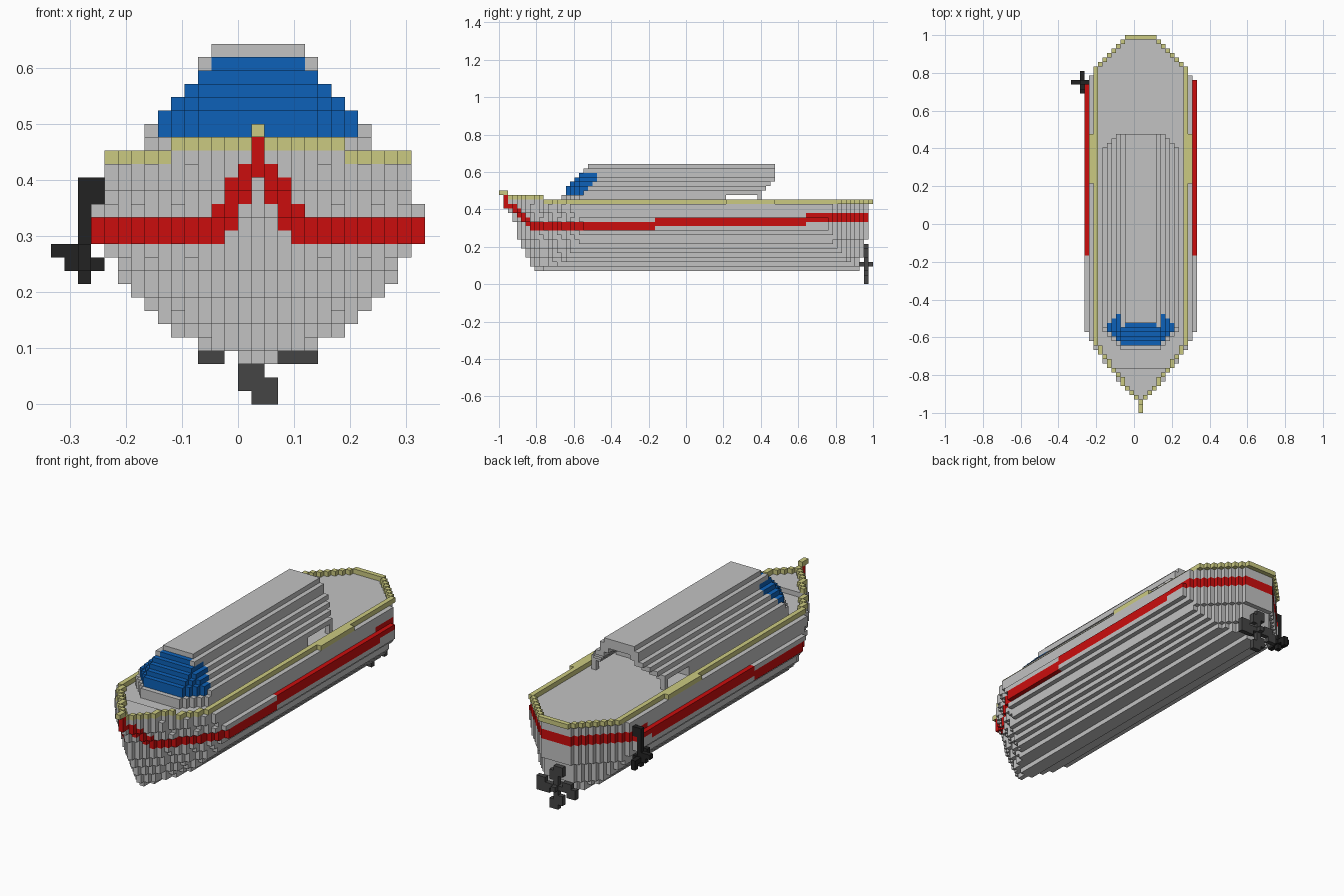
import bpy, bmesh

if "Cube" in bpy.data.objects:
    bpy.data.objects.remove(bpy.data.objects["Cube"])

V = 2 / 84      # size of one block
CX = 1          # centre column of the boat


def material(name, rgb):
    m = bpy.data.materials.new(name)
    m.diffuse_color = (*rgb, 1)
    m.use_nodes = True
    m.node_tree.nodes["Principled BSDF"].inputs["Base Color"].default_value = m.diffuse_color
    return m


GREY = material("light grey", (0.54, 0.54, 0.54))
RED = material("red", (0.60, 0.004, 0.004))
BLUE = material("blue", (0.004, 0.12, 0.48))
CREAM = material("pale yellow", (0.60, 0.59, 0.22))
BLACK = material("black", (0.016, 0.016, 0.016))
DARK = material("dark grey", (0.06, 0.06, 0.06))

parts = {}      # part name -> {(column, length, row): material}
DIRS = [(1, 0, 0), (-1, 0, 0), (0, 1, 0), (0, -1, 0), (0, 0, 1), (0, 0, -1)]


def put(part, i, j, k, mat):
    parts.setdefault(part, {})[(i, j, k)] = mat


def span(part, j, k, half, mat):
    for d in range(-half, half + 1):
        put(part, CX + d, j, k, mat)


def outline(j, bow, stern, half, blunt=3):
    """Half width of a boat-shaped layer at length j, or -1 outside it."""
    if j < bow or j > stern:
        return -1
    t = min(1, (j - bow) / (2 + half * 1.08))
    return round(min(half * t ** 0.85, min(half, blunt) + stern - j))


# Hull: row -> half width, bow end, stern end
HALF = {3: 1, 4: 4, 5: 6, 6: 7, 7: 8, 8: 9, 9: 10, 10: 10, 11: 11,
        12: 12, 13: 12, 14: 12, 15: 11, 16: 11, 17: 11}
for k, half in HALF.items():
    bow = -34 - (k - 2) // 2 if k < 10 else -38 if k < 14 else -39 if k < 16 else -40
    stern = 38 if k < 6 else 39 if k < 10 else 40
    for j in range(-42, 42):
        # stripe climbs at the bow and steps up toward the stern
        base = 12 + max(0, -35 - j) + (j >= -7) + (j >= 27)
        mat = RED if k in (base, base + 1) else GREY
        w = outline(j, bow, stern, half)
        if w >= 0:
            span("hull", j, k, w, mat)

# Red stem post at the tip of the bow
for k in (17, 18, 19):
    put("hull", CX, -41, k, RED)

# Deck rim with raised bow section and foredeck
for j in range(-40, 42):
    w = outline(j, -40, 41, 10)
    k = 19 if j < -32 else 18
    inner = min(outline(j - 1, -40, 41, 10), outline(j + 1, -40, 41, 10), w - 1)
    if j < -32:
        span("foredeck", j, 18, w, GREY)
    for d in range(0, w + 1):
        if d > inner or j in (-40, 41):
            for s in (-1, 1):
                put("deck_rim", CX + s * d, j, k, CREAM)
    # outer plank beside the boarding gap
    if 9 <= j < 20:
        for s in (-1, 1):
            put("deck_rim", CX + s * 11, j, 18, CREAM)
for j in (-42, -41):
    put("deck_rim", CX, j, 20, CREAM)

# Cabin: stepped layers, slanted windscreen, open shelter at the back
CABIN = {18: 8, 19: 8, 20: 8, 21: 7, 22: 6, 23: 5, 24: 4, 25: 4, 26: 3}
BACK = {18: 9, 19: 9, 20: 17, 21: 18, 22: 19}
for k, half in CABIN.items():
    front = -28 if k < 20 else -27 if k < 22 else k - 48
    for j in range(front, BACK.get(k, 20)):
        w = min(half, 4 + j - front)
        for d in range(-w, w + 1):
            if j >= 9 and k < 25 and abs(d) < half - 1:
                continue
            glass = 20 <= k <= 25 and j < front + 5 - (k > 23) and abs(d) <= (3 if k == 25 else 7)
            put("cabin", CX + d, j, k, BLUE if glass else GREY)

# Shelter posts
for s in (-1, 1):
    for k in (18, 19):
        put("shelter_posts", CX + s * 8, 16, k, GREY)

# Main propeller: one blade turned four times around the hub
BLADE = [(0, -4), (1, -4), (-1, -3), (0, -3), (1, -3), (-1, -2), (0, -2), (0, -1)]
for x, z in BLADE:
    for q in range(4):
        put("propeller", CX + x, 40, 4 + z, DARK)
        x, z = -z, x
put("propeller", CX + 4, 40, 3, DARK)
for j in range(39, 42):
    put("propeller", CX, j, 4, DARK)
for d in (-1, 0, 1):
    put("propeller", CX, 38, 4 + d, DARK)
    put("propeller", CX + d, 39, 4, DARK)

# Small outboard motor on the side
for k in (15, 16, 17):
    for j in range(30, 33):
        put("outboard_motor", -10, j, k, BLACK)
for k in (15, 16):
    for i in (-12, -11):
        put("outboard_motor", i, 31, k, BLACK)
for k in range(9, 15):
    put("outboard_motor", -12, 31, k, BLACK)
for i in (-13, -11):
    put("outboard_motor", i, 31, 10, BLACK)
for j in range(29, 34):
    put("outboard_motor", -12, j, 10, BLACK)
for c in ((-14, 31, 11), (-13, 31, 11), (-12, 29, 11), (-12, 33, 9)):
    put("outboard_motor", *c, BLACK)

# Turn each set of blocks into one mesh made of its visible faces
solid = set().union(*parts.values())
for name, cells in parts.items():
    mats = list(dict.fromkeys(cells.values()))
    bm = bmesh.new()
    verts = {}
    for c, mat in cells.items():
        for n in DIRS:
            if (c[0] + n[0], c[1] + n[1], c[2] + n[2]) in solid:
                continue
            a = next(x for x in range(3) if n[x])
            u, v = (a + 1) % 3, (a + 2) % 3
            quad = []
            for du, dv in ((0, 0), (1, 0), (1, 1), (0, 1)):
                p = list(c)
                p[a] += n[a] > 0
                p[u] += du
                p[v] += dv
                p = tuple(p)
                if p not in verts:
                    verts[p] = bm.verts.new([x * V for x in p])
                quad.append(verts[p])
            if n[a] < 0:
                quad.reverse()
            if bm.faces.get(quad) is None:
                bm.faces.new(quad).material_index = mats.index(mat)
    mesh = bpy.data.meshes.new(name)
    bm.to_mesh(mesh)
    bm.free()
    for m in mats:
        mesh.materials.append(m)
    bpy.context.collection.objects.link(bpy.data.objects.new(name, mesh))
